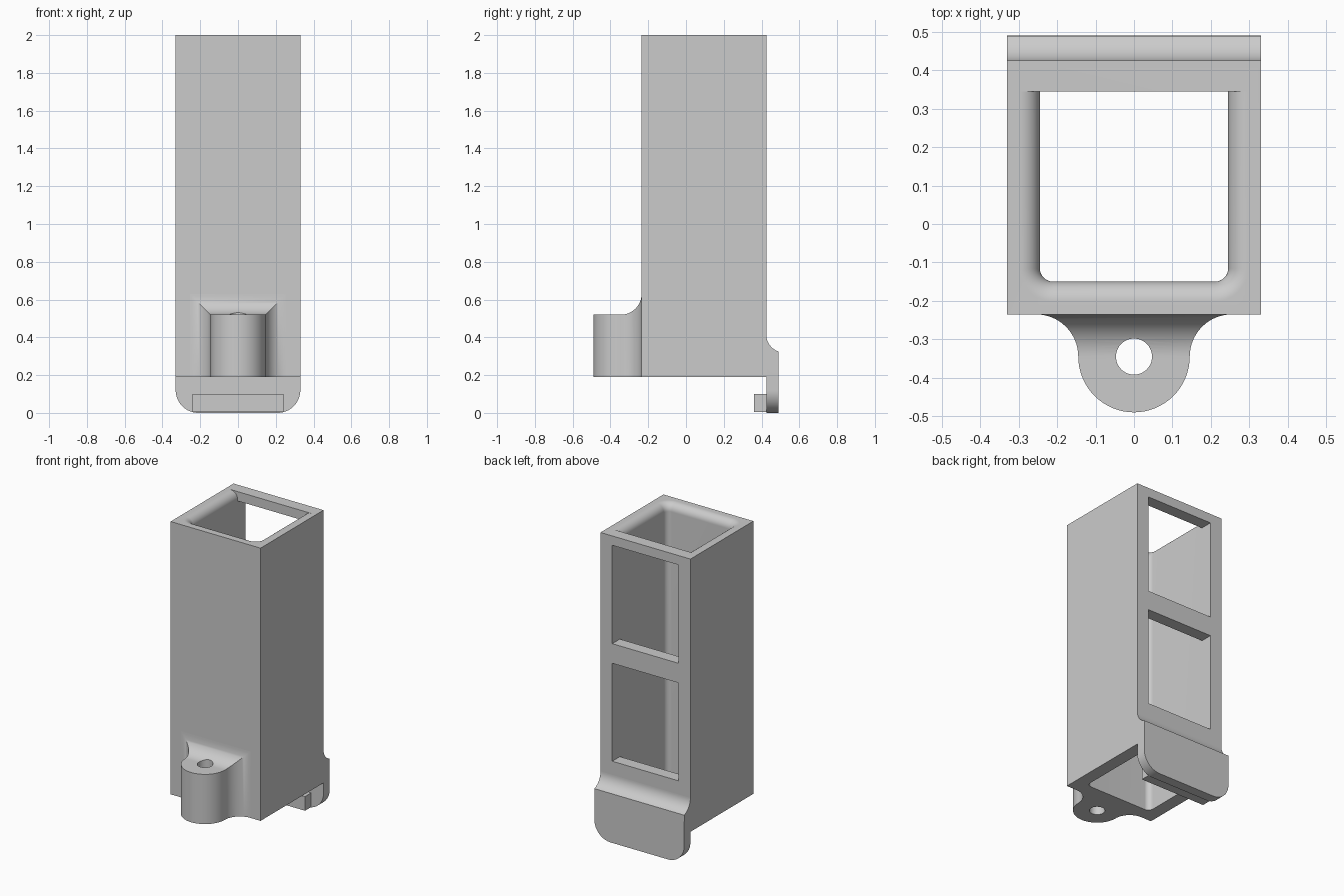
import bpy, bmesh
from math import sin, cos, pi, sqrt, radians

cube = bpy.data.objects.get("Cube")
if cube:
    bpy.data.objects.remove(cube, do_unlink=True)

grey = bpy.data.materials.new("light_grey")
grey.use_nodes = True
grey.diffuse_color = (0.6, 0.6, 0.6, 1)
grey.node_tree.nodes["Principled BSDF"].inputs["Base Color"].default_value = (0.6, 0.6, 0.6, 1)


def loft(name, rings):
    """Closed solid skinned through rings of equal point count."""
    bm = bmesh.new()
    rows = [[bm.verts.new(p) for p in ring] for ring in rings]
    n = len(rows[0])
    for a, b in zip(rows, rows[1:]):
        for i in range(n):
            j = (i + 1) % n
            bm.faces.new((a[i], a[j], b[j], b[i]))
    bm.faces.new(rows[0])
    bm.faces.new(rows[-1])
    bmesh.ops.recalc_face_normals(bm, faces=bm.faces)
    mesh = bpy.data.meshes.new(name)
    bm.to_mesh(mesh)
    bm.free()
    obj = bpy.data.objects.new(name, mesh)
    obj.data.materials.append(grey)
    bpy.context.collection.objects.link(obj)
    return obj


def box(name, x, y0, y1, z0, z1):
    return loft(name, [[(-x, y0, z), (x, y0, z), (x, y1, z), (-x, y1, z)] for z in (z0, z1)])


def select(obj):
    bpy.ops.object.select_all(action='DESELECT')
    obj.select_set(True)
    bpy.context.view_layer.objects.active = obj


def cut(obj, cutter):
    mod = obj.modifiers.new("cut", 'BOOLEAN')
    mod.operation = 'DIFFERENCE'
    mod.solver = 'EXACT'
    mod.object = cutter
    select(obj)
    bpy.ops.object.modifier_apply(modifier=mod.name)
    bpy.data.objects.remove(cutter, do_unlink=True)


FRONT, BACK, HALF, BASE, TOP = -0.235, 0.425, 0.33, 0.19, 2.0
STEPS = 16
quarter = [i / STEPS * pi / 2 for i in range(STEPS + 1)]

# Square tube
tube = box("tube", HALF, FRONT, BACK, BASE, TOP)


# Bore: rounded front corners, square back corners, flared on three sides at the mouth
def bore_ring(grow, z):
    x, y, r = 0.245 + grow, -0.15 - grow, 0.035 + grow
    right = [(x - r + r * sin(a), y + r - r * cos(a), z) for a in quarter]
    left = [(-px, py, pz) for px, py, pz in reversed(right)]
    return left + right + [(x, 0.345, z), (-x, 0.345, z)]


lip = 0.052
rings = [bore_ring(0, 0)]
rings += [bore_ring(lip * (1 - cos(a)), TOP - lip + lip * sin(a)) for a in quarter]
rings.append(bore_ring(lip, TOP + 0.1))
cut(tube, loft("bore_cutter", rings))

# Two windows through the back wall
for z0, z1 in ((0.505, 1.155), (1.285, 1.938)):
    cut(tube, box("window_cutter", 0.244, 0.25, 0.6, z0, z1))


# Screw boss: filleted into the wall on its sides and top, with a round nose
def boss_ring(y, w, top):
    return [(-w, y, BASE), (w, y, BASE), (w, y, top), (-w, y, top)]


R, NOSE, FILLET, BOSS_TOP = 0.145, -0.345, 0.11, 0.52
rings = [boss_ring(FRONT + 0.02, R + FILLET, BOSS_TOP + FILLET)]
for a in quarter:
    g = FILLET * (1 - sin(a))
    rings.append(boss_ring(FRONT - FILLET * (1 - cos(a)), R + g, BOSS_TOP + g))
for a in quarter[1:-1] + [pi / 2 - 0.02]:
    rings.append(boss_ring(NOSE - R * sin(a), R * cos(a), BOSS_TOP))
boss = loft("screw_boss", rings)
circle = [i / 48 * 2 * pi for i in range(48)]
cut(boss, loft("hole_cutter", [[(0.047 * cos(a), NOSE + 0.047 * sin(a), z) for a in circle]
                               for z in (0, 1)]))

# Latch plate on the back: rounded lower corners, concave run-out at the top
CORNER, OUT, REACH = 0.12, 0.49, 0.095
run_out = [(BACK + REACH * (1 - cos(a)), 0.415 - REACH * sin(a))
           for a in (radians(71.3) * (1 - i / STEPS) for i in range(STEPS + 1))]
side = [HALF - CORNER + CORNER * sin(a) for a in quarter]
rings = []
for x in [-s for s in reversed(side)] + side:
    dx = abs(x) - (HALF - CORNER)
    low = CORNER - sqrt(max(0, CORNER ** 2 - dx ** 2))
    rings.append([(x, y, z) for y, z in [(BACK, low), (OUT, low)] + run_out])
plate = loft("latch_plate", rings)

# Catch on the inner side of the latch plate
catch = box("latch_catch", 0.24, 0.36, BACK + 0.02, 0.006, 0.1)

for obj in (tube, boss, plate, catch):
    select(obj)
    bpy.ops.object.shade_smooth_by_angle(angle=radians(30))
